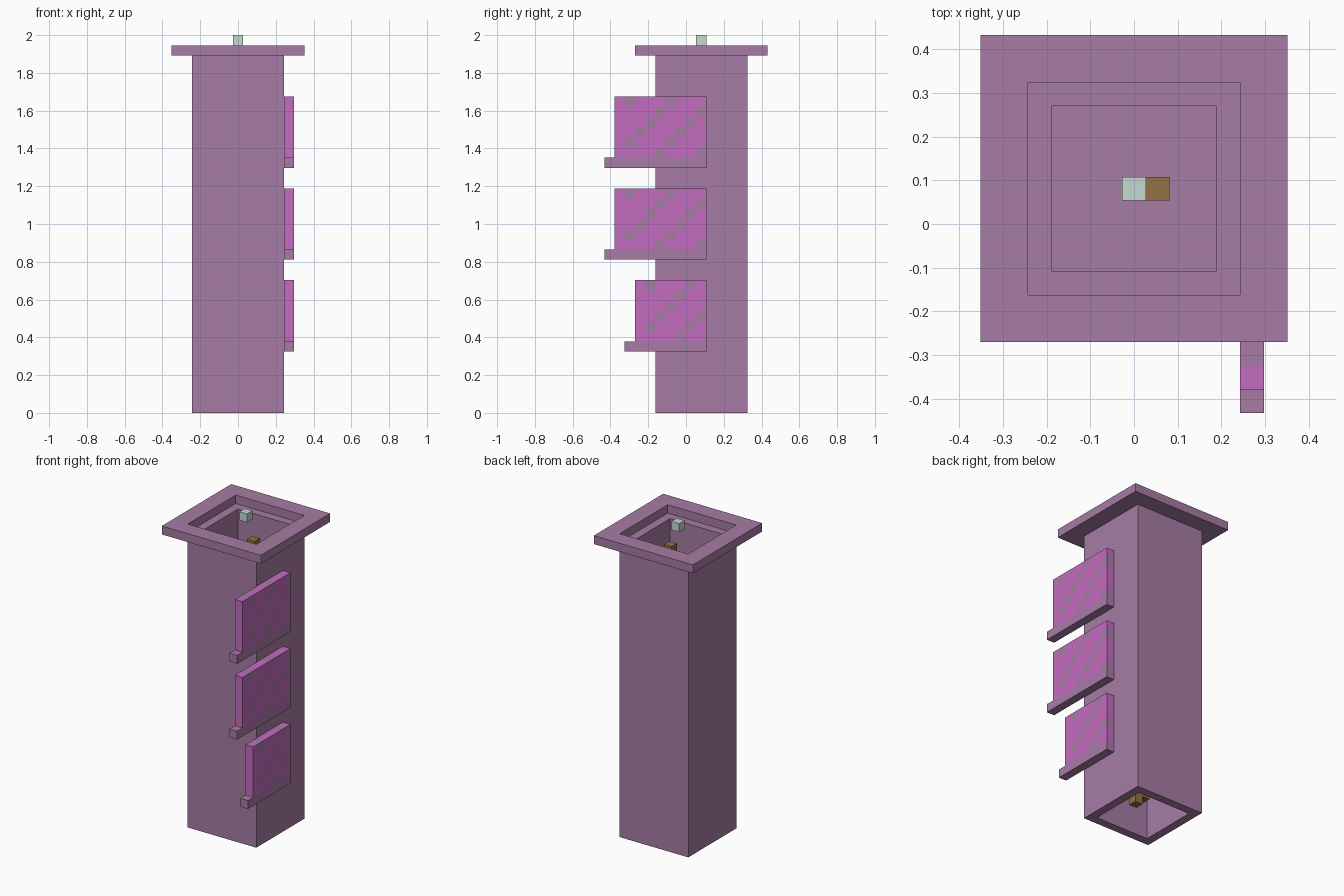
import bpy
import bmesh
from mathutils import Vector

U = 2 / 37  # one block

cube = bpy.data.objects.get("Cube")
if cube:
    bpy.data.objects.remove(cube)


def material(name, colour):
    mat = bpy.data.materials.new(name)
    mat.use_nodes = True
    rgba = (*colour, 1)
    mat.diffuse_color = rgba
    mat.node_tree.nodes["Principled BSDF"].inputs["Base Color"].default_value = rgba
    return mat


mauve = material("mauve", (0.385, 0.2, 0.375))
pink = material("pink", (0.55, 0.15, 0.53))
pale_green = material("pale green", (0.54, 0.71, 0.64))
brown = material("brown", (0.285, 0.165, 0.06))


def finish(name, bm, *mats):
    mesh = bpy.data.meshes.new(name)
    bm.normal_update()
    bm.to_mesh(mesh)
    bm.free()
    for mat in mats:
        mesh.materials.append(mat)
    obj = bpy.data.objects.new(name, mesh)
    bpy.context.collection.objects.link(obj)
    return obj


def box_mesh(lo, hi):
    """Box between two corners given in blocks."""
    lo, hi = Vector(lo) * U, Vector(hi) * U
    bm = bmesh.new()
    bmesh.ops.create_cube(bm, size=1)
    bmesh.ops.scale(bm, vec=hi - lo, verts=bm.verts)
    bmesh.ops.translate(bm, vec=(lo + hi) / 2, verts=bm.verts)
    return bm


def box(name, lo, hi, mat):
    return finish(name, box_mesh(lo, hi), mat)


def square_tube(name, outer, inner, z0, z1, mat):
    """Open square frame around the shaft axis, extruded upward."""
    bm = bmesh.new()
    rings = []
    for half in (outer, inner):
        rings.append([bm.verts.new((sx * half * U, (1.5 + sy * half) * U, z0 * U))
                      for sx, sy in ((-1, -1), (1, -1), (1, 1), (-1, 1))])
    a, b = rings
    faces = []
    for i in range(4):
        j = (i + 1) % 4
        faces.append(bm.faces.new((a[i], a[j], b[j], b[i])))
    new = bmesh.ops.extrude_face_region(bm, geom=faces, use_keep_orig=True)["geom"]
    top = [v for v in new if isinstance(v, bmesh.types.BMVert)]
    bmesh.ops.translate(bm, vec=(0, 0, (z1 - z0) * U), verts=top)
    bmesh.ops.recalc_face_normals(bm, faces=bm.faces)
    return finish(name, bm, mat)


def spotted_panel(name, y0, y1, z0, z1):
    """Panel cut into blocks, with diagonal rows of mauve blocks."""
    bm = box_mesh((4.5, y0, z0), (5.5, y1, z1))
    cuts = [((0, y * U, 0), (0, 1, 0)) for y in range(y0 + 1, y1)]
    cuts += [((0, 0, z * U), (0, 0, 1)) for z in range(z0 + 1, z1)]
    for co, no in cuts:
        geom = bm.verts[:] + bm.edges[:] + bm.faces[:]
        bmesh.ops.bisect_plane(bm, geom=geom, plane_co=co, plane_no=no)
    bm.normal_update()
    for f in bm.faces:
        c = f.calc_center_median() / U - f.normal * 0.5
        col, row = int(c.y - y0), int(c.z - z0)
        f.material_index = int(col > 0 and (col - row) % 4 == 0)
    return finish(name, bm, pink, mauve)


# Hollow shaft with a floor halfway up, and a wider rim on top
square_tube("shaft", 4.5, 3.5, 0, 35, mauve)
square_tube("rim", 6.5, 4.5, 35, 36, mauve)
box("shaft_floor", (-3.5, -2, 17), (3.5, 5, 18), mauve)

# Three panels, each standing on a longer ledge
for label, front, base in (("lower", -5, 6), ("middle", -7, 15), ("upper", -7, 24)):
    box(label + "_ledge", (4.5, front - 1, base), (5.5, 2, base + 1), mauve)
    spotted_panel(label + "_panel", front, 2, base + 1, base + 7)

# Parts inside the shaft
box("inner_post", (0.5, 1, 1), (1.5, 2, 34), brown)
box("inner_post_core", (-0.5, 1, 2), (0.5, 2, 33), brown)
box("top_block", (-0.5, 1, 36), (0.5, 2, 37), pale_green)
